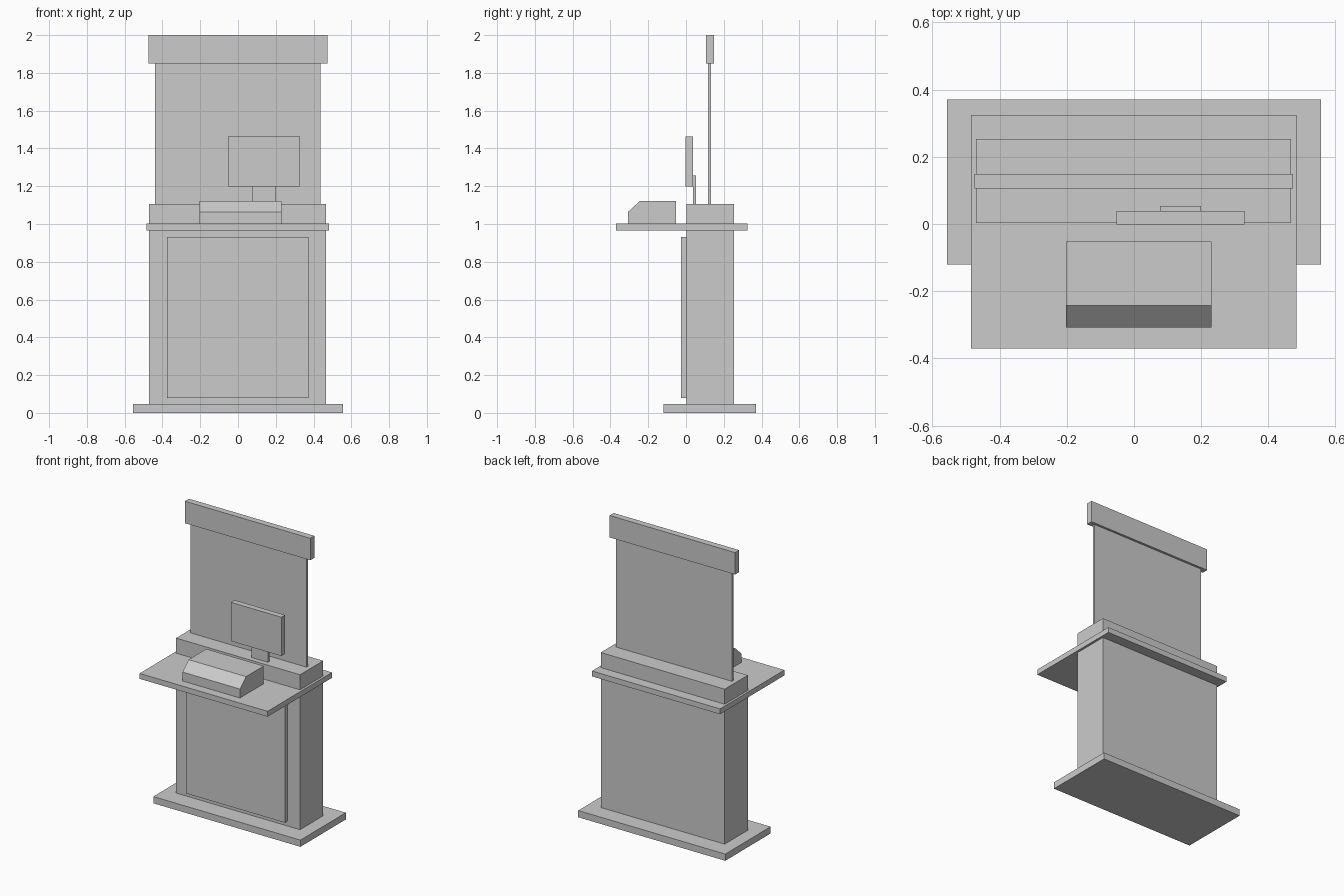
import bpy, bmesh

if "Cube" in bpy.data.objects:
    bpy.data.objects.remove(bpy.data.objects["Cube"])


def extrude_x(name, x0, x1, profile):
    """Solid made by sweeping a (y, z) profile along x."""
    bm = bmesh.new()
    face = bm.faces.new([bm.verts.new((x0, y, z)) for y, z in profile])
    ext = bmesh.ops.extrude_face_region(bm, geom=[face])
    verts = [g for g in ext["geom"] if isinstance(g, bmesh.types.BMVert)]
    bmesh.ops.translate(bm, vec=(x1 - x0, 0, 0), verts=verts)
    bmesh.ops.recalc_face_normals(bm, faces=bm.faces)
    mesh = bpy.data.meshes.new(name)
    bm.to_mesh(mesh)
    bm.free()
    obj = bpy.data.objects.new(name, mesh)
    bpy.context.collection.objects.link(obj)
    return obj


def box(name, x, y, z):
    return extrude_x(name, *x, [(y[0], z[0]), (y[1], z[0]), (y[1], z[1]), (y[0], z[1])])


# Cabinet
box("base_plate", (-0.556, 0.556), (-0.12, 0.37), (0, 0.046))
box("cabinet_body", (-0.47, 0.467), (0.003, 0.253), (0.046, 1.105))
box("front_panel", (-0.375, 0.372), (-0.026, 0.003), (0.08, 0.93))
box("countertop", (-0.485, 0.483), (-0.37, 0.325), (0.965, 1.002))

# Back board and header sign
box("back_board", (-0.44, 0.436), (0.117, 0.133), (1.105, 1.85))
box("header_sign", (-0.475, 0.473), (0.105, 0.149), (1.85, 2.0))

# Monitor on its stand
box("monitor_stand", (0.077, 0.2), (0.038, 0.053), (1.105, 1.256))
box("monitor", (-0.052, 0.329), (-0.002, 0.038), (1.198, 1.463))

# Counter machine with sloped front edge
extrude_x("counter_machine", -0.203, 0.231,
          [(-0.308, 1.002), (-0.052, 1.002), (-0.052, 1.123), (-0.243, 1.123), (-0.308, 1.063)])
